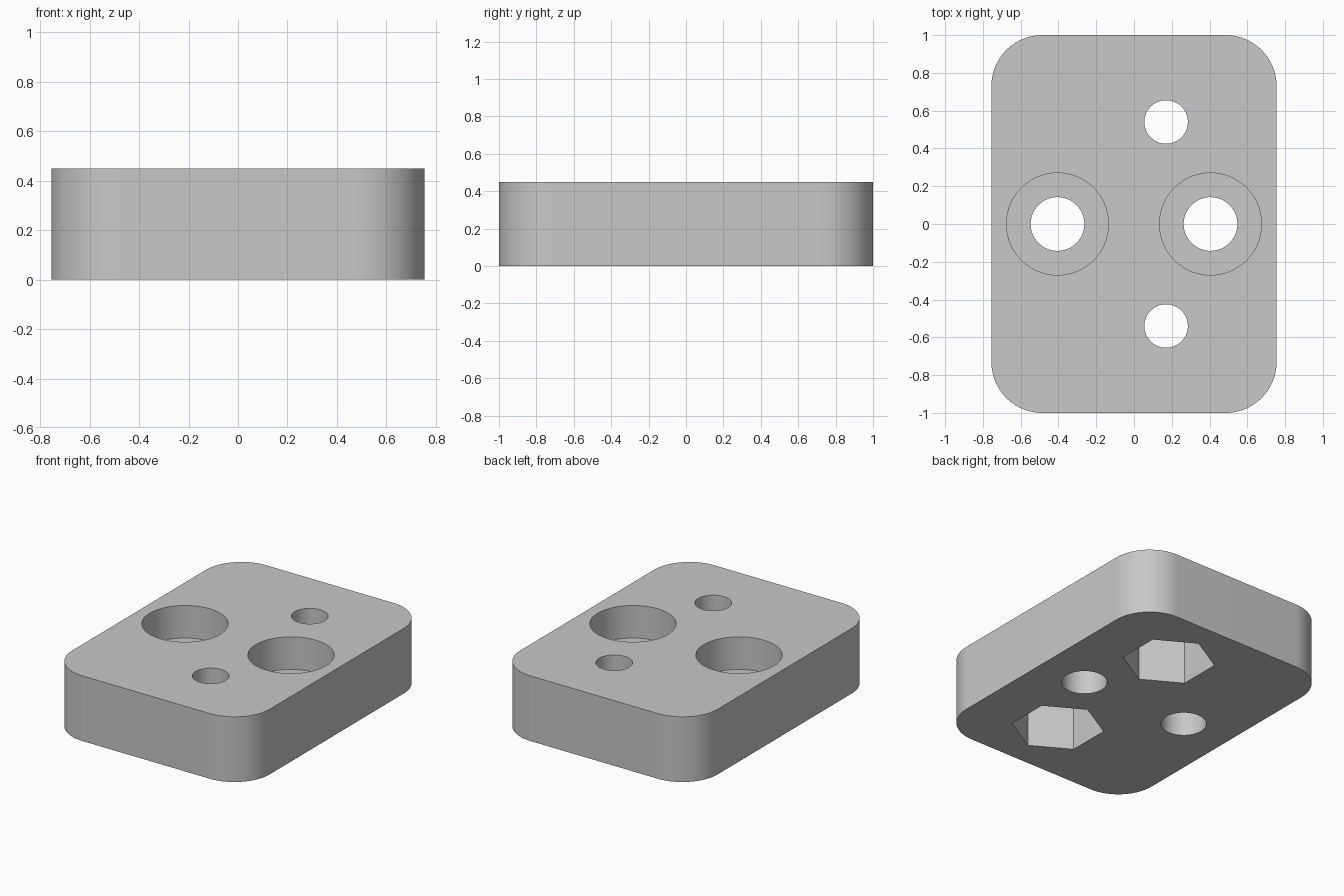
import bpy
import bmesh
from math import cos, sin, pi

WIDTH, LENGTH, HEIGHT = 1.51, 2.0, 0.45
CORNER = 0.27

old = bpy.data.objects.get("Cube")
if old:
    bpy.data.objects.remove(old, do_unlink=True)

grey = bpy.data.materials.new("plain grey")
grey.use_nodes = True
colour = (0.58, 0.58, 0.58, 1)
grey.diffuse_color = colour
for node in grey.node_tree.nodes:
    if node.type == 'BSDF_PRINCIPLED':
        node.inputs["Base Color"].default_value = colour


def prism(name, outline, bottom, top):
    """Extrude a closed outline from bottom to top."""
    bm = bmesh.new()
    face = bm.faces.new([bm.verts.new((x, y, bottom)) for x, y in outline])
    side = bmesh.ops.extrude_face_region(bm, geom=[face])
    verts = [v for v in side["geom"] if isinstance(v, bmesh.types.BMVert)]
    bmesh.ops.translate(bm, verts=verts, vec=(0, 0, top - bottom))
    bmesh.ops.recalc_face_normals(bm, faces=bm.faces)
    mesh = bpy.data.meshes.new(name)
    bm.to_mesh(mesh)
    bm.free()
    mesh.materials.append(grey)
    obj = bpy.data.objects.new(name, mesh)
    bpy.context.collection.objects.link(obj)
    return obj


def arc(x, y, radius, start, sweep, count):
    return [(x + radius * cos(start + sweep * i / count),
             y + radius * sin(start + sweep * i / count)) for i in range(count)]


def circle(x, y, radius):
    return arc(x, y, radius, 0, 2 * pi, 96)


# Rounded block: one quarter arc per corner
outline = []
for i, (sx, sy) in enumerate([(1, 1), (-1, 1), (-1, -1), (1, -1)]):
    cx, cy = sx * (WIDTH / 2 - CORNER), sy * (LENGTH / 2 - CORNER)
    outline += arc(cx, cy, CORNER, i * pi / 2, pi / 2, 24)
    end = (i + 1) * pi / 2
    outline.append((cx + CORNER * cos(end), cy + CORNER * sin(end)))
block = prism("mounting_block", outline, 0, HEIGHT)

# Cutters: counterbored holes side to side, nut pockets front and back
cutters = []
for s in (-1, 1):
    x = s * 0.405
    cutters.append(prism("bolt_hole_cutter", circle(x, 0, 0.142), -0.1, HEIGHT + 0.1))
    cutters.append(prism("counterbore_cutter", circle(x, 0, 0.27), 0.225, HEIGHT + 0.1))
    y = s * 0.54
    cutters.append(prism("screw_hole_cutter", circle(0.17, y, 0.115), -0.1, HEIGHT + 0.1))
    cutters.append(prism("nut_pocket_cutter", arc(0.17, y, 0.29, pi / 6, 2 * pi, 6), -0.1, 0.31))

# Cut the holes, then discard the cutters
bpy.ops.object.select_all(action='DESELECT')
block.select_set(True)
bpy.context.view_layer.objects.active = block
for cutter in cutters:
    cutter.hide_render = True
    mod = block.modifiers.new("cut", 'BOOLEAN')
    mod.operation = 'DIFFERENCE'
    mod.solver = 'EXACT'
    mod.object = cutter
    bpy.ops.object.modifier_apply(modifier=mod.name)
for cutter in cutters:
    bpy.data.objects.remove(cutter, do_unlink=True)

bpy.ops.object.shade_smooth_by_angle(angle=pi / 6)
